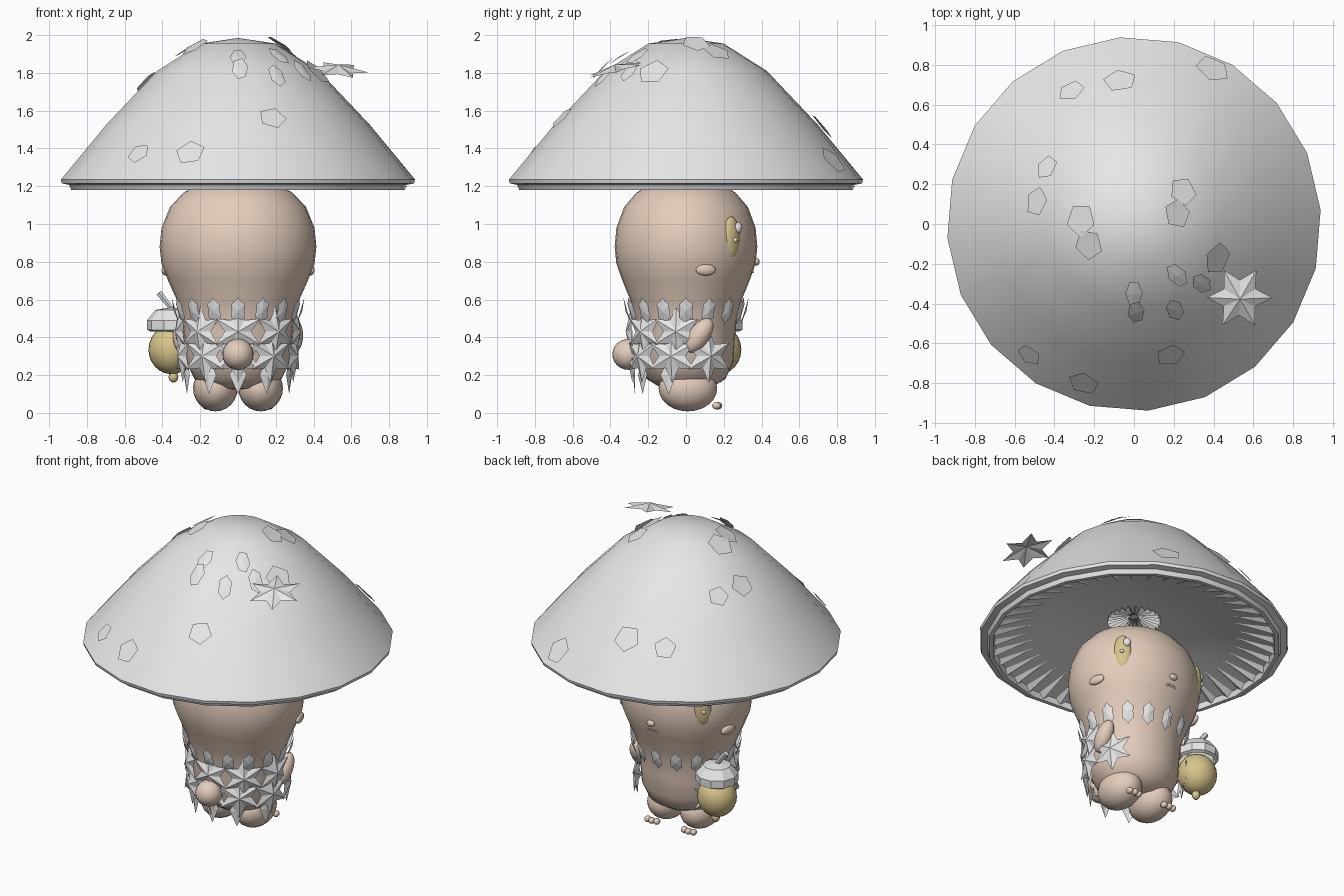
import bpy, bmesh, math
from math import sin, cos, radians, pi
from mathutils import Vector, Matrix

if "Cube" in bpy.data.objects:
    bpy.data.objects.remove(bpy.data.objects["Cube"])


def material(name, rgb):
    m = bpy.data.materials.new(name)
    m.use_nodes = True
    m.diffuse_color = (*rgb, 1)
    m.node_tree.nodes["Principled BSDF"].inputs["Base Color"].default_value = (*rgb, 1)
    return m


WHITE = material("pale grey", (0.8, 0.8, 0.8))
SKIN = material("peach skin", (0.77, 0.61, 0.50))
GOLD = material("acorn yellow", (0.68, 0.56, 0.26))


def finish(name, bm, mat, smooth=None):
    me = bpy.data.meshes.new(name)
    bm.to_mesh(me)
    bm.free()
    me.materials.append(mat)
    ob = bpy.data.objects.new(name, me)
    bpy.context.collection.objects.link(ob)
    if smooth:
        bpy.ops.object.select_all(action="DESELECT")
        ob.select_set(True)
        bpy.context.view_layer.objects.active = ob
        bpy.ops.object.shade_smooth_by_angle(angle=radians(smooth))
    return ob


def lathe(name, profile, sides, mat, smooth=None, turn=0, scale=(1, 1, 1), at=(0, 0, 0)):
    bm = bmesh.new()
    vs = [bm.verts.new((r, 0, z)) for r, z in profile]
    es = [bm.edges.new(p) for p in zip(vs, vs[1:])]
    bmesh.ops.spin(bm, geom=vs + es, axis=(0, 0, 1), cent=(0, 0, 0), angle=2 * pi, steps=sides)
    bmesh.ops.remove_doubles(bm, verts=bm.verts, dist=0.0005)
    bmesh.ops.recalc_face_normals(bm, faces=bm.faces)
    m = Matrix.Translation(at) @ Matrix.Diagonal((*scale, 1)) @ Matrix.Rotation(radians(turn), 4, "Z")
    bm.transform(m)
    return finish(name, bm, mat, smooth)


def ball(name, at, size, mat, rot=None, seg=24):
    bm = bmesh.new()
    bmesh.ops.create_uvsphere(bm, u_segments=seg, v_segments=seg // 2, radius=1)
    rot = rot or Matrix.Identity(4)
    bm.transform(Matrix.Translation(at) @ rot @ Matrix.Diagonal((*size, 1)))
    return finish(name, bm, mat, 60)


def facing(normal):
    return Vector(normal).to_track_quat("Z", "Y").to_matrix().to_4x4()


def leaf(bm, at, normal, points, r, notch, ridge, sx=1.0, turn=0.0):
    """Folded leaf: a fan of tips and notches around a raised centre."""
    m = Matrix.Translation(at) @ facing(normal)
    c = bm.verts.new(m @ Vector((0, 0, ridge)))
    ring = []
    for i in range(points * 2):
        a = pi * i / points + pi / 2 + turn
        k = r * (notch if i % 2 else 1)
        ring.append(bm.verts.new(m @ Vector((k * cos(a) * sx, k * sin(a), 0))))
    for i, v in enumerate(ring):
        bm.faces.new((c, v, ring[(i + 1) % len(ring)]))


# Mushroom cap, lower lip and hollow underside
CAP = [(0, 1.985), (0.2, 1.955), (0.43, 1.81), (0.70, 1.525), (0.94, 1.235)]
lathe("cap", CAP + [(0.935, 1.215), (0.885, 1.205)], 20, WHITE, 40, 4.3)
lathe("cap_lip", [(0.90, 1.215), (0.885, 1.18), (0.86, 1.18), (0.85, 1.215)], 20, WHITE, 40, 4.3)
lathe("cap_underside", [(0.87, 1.21), (0.5, 1.32), (0, 1.40)], 20, WHITE, 40, 4.3)


# Pleated gills: thin upright wedges near the rim and around the centre
def gills(name, count, r0, r1, z0, z1, drop):
    bm = bmesh.new()
    for i in range(count):
        a, d = 2 * pi * i / count, pi / count
        tip = bm.verts.new((r0 * cos(a), r0 * sin(a), z0))
        pts = []
        for k, low in ((-1, 0), (0, drop), (1, 0)):
            pts.append(bm.verts.new((r1 * cos(a + k * d), r1 * sin(a + k * d), z1 - low)))
        bm.faces.new((tip, pts[0], pts[1]))
        bm.faces.new((tip, pts[1], pts[2]))
    finish(name, bm, WHITE)


gills("rim_gills", 44, 0.58, 0.87, 1.30, 1.225, 0.045)
gills("centre_gills", 24, 0.02, 0.16, 1.385, 1.37, 0.03)


# Spots and small leaves lying on the cap
def on_cap(x, y, lift):
    r = math.hypot(x, y)
    for (r0, z0), (r1, z1) in zip(CAP, CAP[1:]):
        if r <= r1:
            break
    z = z0 + (z1 - z0) * (r - r0) / (r1 - r0)
    n = Vector(((z0 - z1) * x / r, (z0 - z1) * y / r, r1 - r0)).normalized()
    return Vector((x, y, z)) + n * lift, n


SPOTS = [(-.31, .66, .07), (-.07, .71, .085), (.39, .77, .09), (-.43, .28, .065), (-.48, .11, .075),
         (-.26, .02, .085), (-.22, -.1, .08), (.24, .16, .075), (.21, .05, .075), (.41, -.17, .085),
         (-.52, -.65, .065), (-.25, -.79, .08), (.18, -.65, .075)]
bm = bmesh.new()
for i, (x, y, r) in enumerate(SPOTS):
    at, n = on_cap(x, y, 0.014)
    leaf(bm, at, n, 5, r, 0.82, 0, turn=i * 0.7)
finish("cap_spots", bm, WHITE)

bm = bmesh.new()
for i, (x, y) in enumerate([(.21, -.25), (0, -.34), (.01, -.43), (.2, -.42), (.33, -.29)]):
    at, n = on_cap(x, y, 0.018)
    leaf(bm, at, n, 6, 0.08, 0.85, 0.006, 0.55, 1.4 + i * 0.2)
finish("cap_leaves", bm, WHITE)

bm = bmesh.new()
leaf(bm, (0.53, -0.37, 1.815), (0.08, -0.25, 1), 6, 0.165, 0.55, 0.03, turn=0.2)
finish("cap_star_leaf", bm, WHITE)

# Pear shaped body
BODY = [(0, .12), (.14, .13), (.23, .18), (.275, .27), (.285, .4), (.295, .5), (.325, .6),
        (.37, .7), (.405, .79), (.415, .88), (.405, .98), (.36, 1.09), (.29, 1.165), (.18, 1.225), (0, 1.255)]
body = lathe("body", BODY, 32, SKIN, 60, scale=(1, 0.91, 1))
ball("tail", (0, -0.305, 0.31), (0.082, 0.085, 0.082), SKIN)

# Paired parts
for side, s in (("left", 1), ("right", -1)):
    ball(side + "_foot", (s * .12, 0.01, .13), (.118, .155, .122), SKIN)
    for i in (-1, 0, 1):
        ball(f"{side}_toe_{i + 2}", (s * .135 + i * .034, .168 - abs(i) * .006, .038), (.02, .024, .02), SKIN, seg=12)
    ball(side + "_arm", (s * .295, .07, .41), (.05, .055, .105), SKIN, Matrix.Rotation(radians(-35), 4, "X"))
    ball(side + "_cheek", (s * .383, .105, .757), (.018, .054, .03), SKIN, Matrix.Rotation(s * radians(14), 4, "Z"))
    look = Vector((s * 0.29, 0.27, 0)).normalized()
    across = Vector((-look.y, look.x, 0))
    eye = Vector((s * 0.292, 0.24, 0.925))
    ball(side + "_eye", eye, (.055, .115, .03), GOLD, facing(look))
    ball(side + "_eye_shine", eye + look * .022 + across * .03 + Vector((0, 0, .055)), (.024, .03, .018), WHITE, facing(look), 12)
    ball(side + "_eye_glint", eye + look * .03 + Vector((0, 0, -.01)), (.013,) * 3, WHITE, seg=12)

# Nose and wavy mouth
ball("nose", (0, 0.372, 0.80), (.028, .018, .02), SKIN, seg=16)
for i in range(-2, 3):
    ball(f"mouth_{i + 3}", (i * .014, .347, .745 + .006 * (i % 2)), (.01, .012, .007), SKIN, seg=8)


# Leaf collar and skirt of star leaves, open at the face side
def around(angle, r, z):
    a = radians(angle)
    n = Vector((sin(a), -cos(a), 0))
    return Vector((n.x * r, n.y * r * 0.94, z)), n


bm = bmesh.new()
for i in range(16):
    at, n = around(i * 22.5, 0.33, 0.54)
    leaf(bm, at, n - Vector((0, 0, 0.3)), 6, 0.075, 0.8, 0.01, 0.55)
finish("leaf_collar", bm, WHITE)

bm = bmesh.new()
for angle in (-80, -40, 0, 40, 80):
    at, n = around(angle, 0.308, 0.43)
    leaf(bm, at, n, 6, 0.135, 0.52, 0.03)
for angle in (-115, -75, -35, 0, 35, 75, 115):
    at, n = around(angle, 0.302, 0.30)
    leaf(bm, at, n, 6, 0.14, 0.52, 0.03)
for angle in (-70, -32, 0, 32, 70):
    at, n = around(angle, 0.288, 0.20)
    leaf(bm, at, n, 2, 0.10, 0.45, 0.01)
finish("leaf_skirt", bm, WHITE)

# Acorn carried on the right side
AX, AY = -0.352, 0.175
ball("acorn", (AX, AY, .335), (.122, .118, .13), GOLD)
ball("acorn_tip", (AX + .01, AY, .19), (.026, .026, .03), GOLD, seg=12)
lathe("acorn_cap", [(.11, .43), (.13, .44), (.13, .49), (.085, .545), (0, .56)], 10, WHITE, at=(AX, AY, 0))
bm = bmesh.new()
bmesh.ops.create_cone(bm, cap_ends=True, segments=6, radius1=.014, radius2=.018, depth=.12)
bm.transform(Matrix.Translation((AX - .03, AY, .59)) @ Matrix.Rotation(radians(-38), 4, "Y"))
finish("acorn_stem", bm, WHITE)
